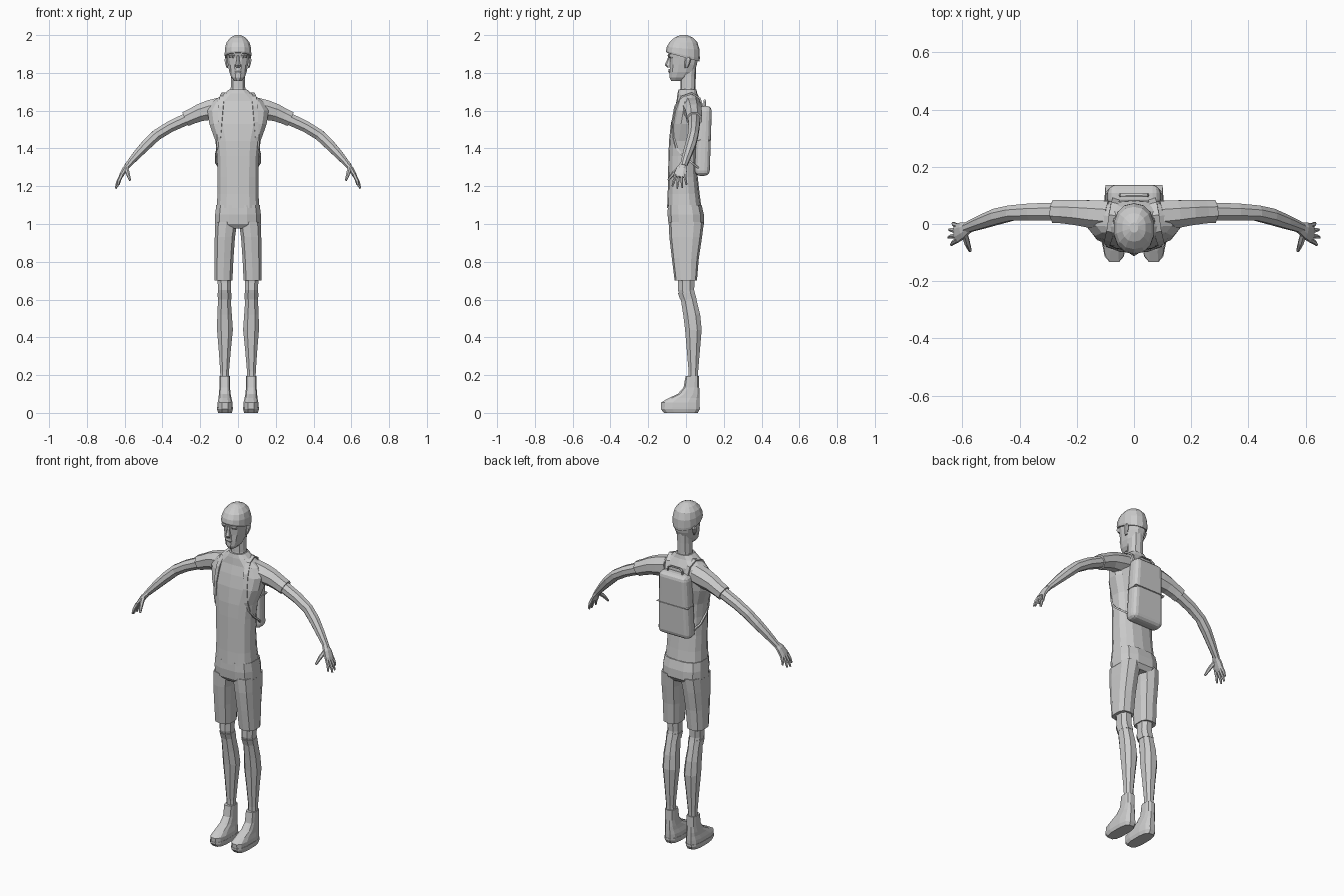
import bpy, bmesh, math
from mathutils import Vector


def finish(name, bm, mirror=False):
    bmesh.ops.recalc_face_normals(bm, faces=bm.faces[:])
    me = bpy.data.meshes.new(name)
    bm.to_mesh(me)
    bm.free()
    ob = bpy.data.objects.new(name, me)
    bpy.context.collection.objects.link(ob)
    if mirror:
        ob.modifiers.new("mirror", 'MIRROR').use_mirror_merge = False
    return ob


def skin(name, rings, mirror, caps=(True, True)):
    bm = bmesh.new()
    rows = [[bm.verts.new(p) for p in r] for r in rings]
    n = len(rows[0])
    for a, b in zip(rows, rows[1:]):
        for i in range(n):
            j = (i + 1) % n
            bm.faces.new((a[i], a[j], b[j], b[i]))
    if caps[0]:
        bm.faces.new(rows[0])
    if caps[1]:
        bm.faces.new(rows[-1])
    return finish(name, bm, mirror)


def rnd(v, p):
    return math.copysign(abs(v) ** p, v)


def loft(name, secs, n=12, p=0.8, mirror=False, caps=(True, True)):
    """Stack of level sections: (x0, x1, y0, y1, z, optional slope along y)."""
    rings = []
    for x0, x1, y0, y1, z, *s in secs:
        ring = []
        for i in range(n):
            a = 2 * math.pi * (i + 0.5) / n
            dy = (y1 - y0) / 2 * rnd(math.sin(a), p)
            ring.append(((x0 + x1) / 2 + (x1 - x0) / 2 * rnd(math.cos(a), p),
                         (y0 + y1) / 2 + dy, z + (s[0] if s else 0) * dy))
        rings.append(ring)
    return skin(name, rings, mirror, caps)


def tube(name, pts, hint, n=8, mirror=True):
    """Tube along (x, y, z, radius along hint, radius across)."""
    P = [Vector(q[:3]) for q in pts]
    rings = []
    for i, q in enumerate(pts):
        t = (P[min(i + 1, len(P) - 1)] - P[max(i - 1, 0)]).normalized()
        h = Vector(hint)
        u = (h - t * h.dot(t)).normalized()
        v = t.cross(u)
        rings.append([P[i] + u * q[3] * math.cos(a) + v * q[4] * math.sin(a)
                      for a in (2 * math.pi * (k + 0.5) / n for k in range(n))])
    return skin(name, rings, mirror)


def sym(w, y0, y1, z, s=0):
    return (-w, w, y0, y1, z, s)


# Shirt body, collar and sleeves
loft("shirt_body", [sym(.116, -.1, .082, 1.085), sym(.11, -.097, .072, 1.16),
                    sym(.11, -.095, .062, 1.25), sym(.113, -.093, .06, 1.36),
                    sym(.122, -.09, .065, 1.44), sym(.155, -.08, .08, 1.53),
                    sym(.165, -.065, .085, 1.6), sym(.135, -.05, .08, 1.65),
                    sym(.075, -.045, .06, 1.69), sym(.048, -.04, .055, 1.712)], 14, .75)
tube("sleeve", [(.09, .03, 1.615, .055, .06), (.15, .035, 1.603, .052, .057),
                (.2, .04, 1.59, .047, .05), (.245, .043, 1.57, .044, .044),
                (.278, .044, 1.555, .043, .043)], (0, 1, 0))

# Arms, palms and fingers
tube("arm", [(.2, .042, 1.58, .034, .034), (.28, .043, 1.552, .034, .034),
             (.36, .042, 1.515, .032, .032), (.43, .038, 1.472, .029, .031),
             (.48, .026, 1.425, .03, .03), (.53, .008, 1.372, .026, .025),
             (.588, -.014, 1.306, .019, .016)], (0, 1, 0))
tube("palm", [(.575, -.012, 1.318, .018, .015), (.598, -.022, 1.292, .03, .015),
              (.615, -.03, 1.262, .035, .013), (.623, -.032, 1.248, .032, .01)], (0, 1, 0))
for i, (x, y, z) in enumerate([(.638, -.072, 1.2), (.648, -.047, 1.188),
                               (.645, -.02, 1.192), (.632, .003, 1.208)]):
    by = -.056 + .0165 * i
    tube("finger_%d" % (i + 1), [(.616, by, 1.26, .009, .01),
         ((x + .624) / 2, (y + by) / 2, (z + 1.257) / 2, .008, .009),
         (x, y, z, .005, .005)], (0, 1, 0), 6)
tube("thumb", [(.592, -.035, 1.295, .012, .012), (.583, -.066, 1.268, .011, .011),
               (.572, -.094, 1.232, .006, .006)], (1, 0, 0), 6)

# Shorts
loft("shorts_hips", [sym(.105, -.075, .08, .975), sym(.124, -.095, .098, 1.0),
                     sym(.124, -.1, .097, 1.05), sym(.118, -.098, .085, 1.1)], 12, .7)
loft("shorts_leg", [(.028, .127, -.06, .058, .7), (.022, .126, -.075, .068, .82),
                    (.014, .125, -.088, .085, .93), (.002, .122, -.092, .095, 1.01)],
     10, .7, True)

# Bare legs and tall shoes
loft("leg", [(.046, .094, .012, .064, .16), (.046, .096, .012, .066, .22),
             (.036, .104, .002, .076, .33), (.024, .114, -.008, .086, .44),
             (.03, .112, -.018, .078, .52), (.036, .108, -.03, .058, .6),
             (.034, .108, -.045, .046, .65), (.034, .11, -.044, .048, .69),
             (.032, .115, -.05, .05, .76)], 8, .85, True)
loft("sock_band", [(.033, .109, -.034, .06, .6), (.031, .111, -.046, .05, .635)],
     8, .85, True)
loft("shoe", [(.034, .104, -.115, .06, 0), (.027, .11, -.134, .074, .022),
              (.028, .109, -.135, .075, .055), (.034, .104, -.095, .074, .078),
              (.038, .102, -.045, .073, .1), (.042, .099, -.014, .071, .135),
              (.042, .099, -.003, .07, .195)], 12, .7, True)
loft("shoe_sole", [(.032, .106, -.118, .064, 0), (.026, .112, -.136, .076, .02),
                   (.026, .112, -.136, .076, .032)], 12, .7, True)

# Neck, head and face
loft("neck", [sym(.048, -.035, .05, 1.67), sym(.04, -.03, .05, 1.72),
              sym(.038, -.03, .052, 1.78), sym(.04, -.02, .055, 1.85)], 10)
loft("head", [sym(.02, -.08, -.01, 1.757), sym(.036, -.088, .015, 1.775),
              sym(.047, -.088, .045, 1.805), sym(.055, -.086, .06, 1.845),
              sym(.06, -.088, .066, 1.88), sym(.063, -.096, .067, 1.91),
              sym(.055, -.08, .055, 1.95)], 12, .8)
loft("nose", [sym(.013, -.1, -.07, 1.828), sym(.015, -.113, -.07, 1.842),
              sym(.009, -.102, -.07, 1.865), sym(.007, -.092, -.07, 1.893)], 6)
loft("mouth", [sym(.018, -.091, -.07, 1.8), sym(.021, -.095, -.07, 1.809),
               sym(.015, -.092, -.07, 1.82)], 8)
loft("brow", [(.012, .046, -.089, -.05, 1.88), (.01, .05, -.098, -.05, 1.892),
              (.012, .05, -.095, -.05, 1.9)], 6, .8, True)
loft("ear", [(.052, .06, -.008, .01, 1.825), (.052, .068, -.008, .02, 1.845),
             (.052, .073, -.006, .028, 1.87), (.052, .066, .0, .022, 1.885)], 6, .8, True)

# Close-fitting cap, lower at the back
loft("cap", [sym(.07, -.104, .071, 1.884, -.27), sym(.072, -.106, .073, 1.896, -.22),
             sym(.071, -.102, .072, 1.93, -.08), sym(.062, -.088, .06, 1.962),
             sym(.042, -.062, .038, 1.986), sym(.015, -.03, .005, 2.0)], 14, .9)


# Backpack, seam and handle
def pack_box(name, w_low, w_top, y0, y1, z0, z1, bevel):
    bm = bmesh.new()
    bmesh.ops.create_cube(bm, size=1)
    for v in bm.verts:
        up = v.co.z > 0
        v.co.x *= 2 * (w_top if up else w_low)
        v.co.y = (y1 if v.co.y > 0 else y0) + (0 if up else -.012)
        v.co.z = z1 if up else z0
    bmesh.ops.bevel(bm, geom=bm.edges[:], offset=bevel, segments=3, profile=.5,
                    affect='EDGES')
    return finish(name, bm)


pack_box("backpack", .104, .092, .058, .137, 1.255, 1.625, .028)
pack_box("backpack_seam", .101, .1, .075, .136, 1.44, 1.446, .001)
tube("backpack_handle", [(-.05, .1, 1.615, .007, .004), (-.045, .1, 1.645, .007, .004),
                         (-.03, .1, 1.655, .007, .004), (.03, .1, 1.655, .007, .004),
                         (.045, .1, 1.645, .007, .004), (.05, .1, 1.615, .007, .004)],
     (0, 1, 0), 6, False)

# Shoulder straps over the chest, thin straps back to the pack
tube("shoulder_strap", [(.06, .095, 1.59, .018, .006), (.068, .07, 1.665, .018, .006),
                        (.075, .03, 1.692, .018, .006), (.083, -.025, 1.675, .018, .006),
                        (.09, -.055, 1.62, .018, .006), (.095, -.07, 1.54, .016, .006),
                        (.1, -.068, 1.46, .014, .006), (.108, -.05, 1.4, .01, .006)],
     (1, .3, 0), 4)
tube("lower_strap", [(.108, -.052, 1.405, .007, .007), (.117, -.02, 1.365, .007, .007),
                     (.116, .03, 1.325, .007, .007), (.09, .075, 1.29, .007, .007)],
     (1, 0, 0), 4)
